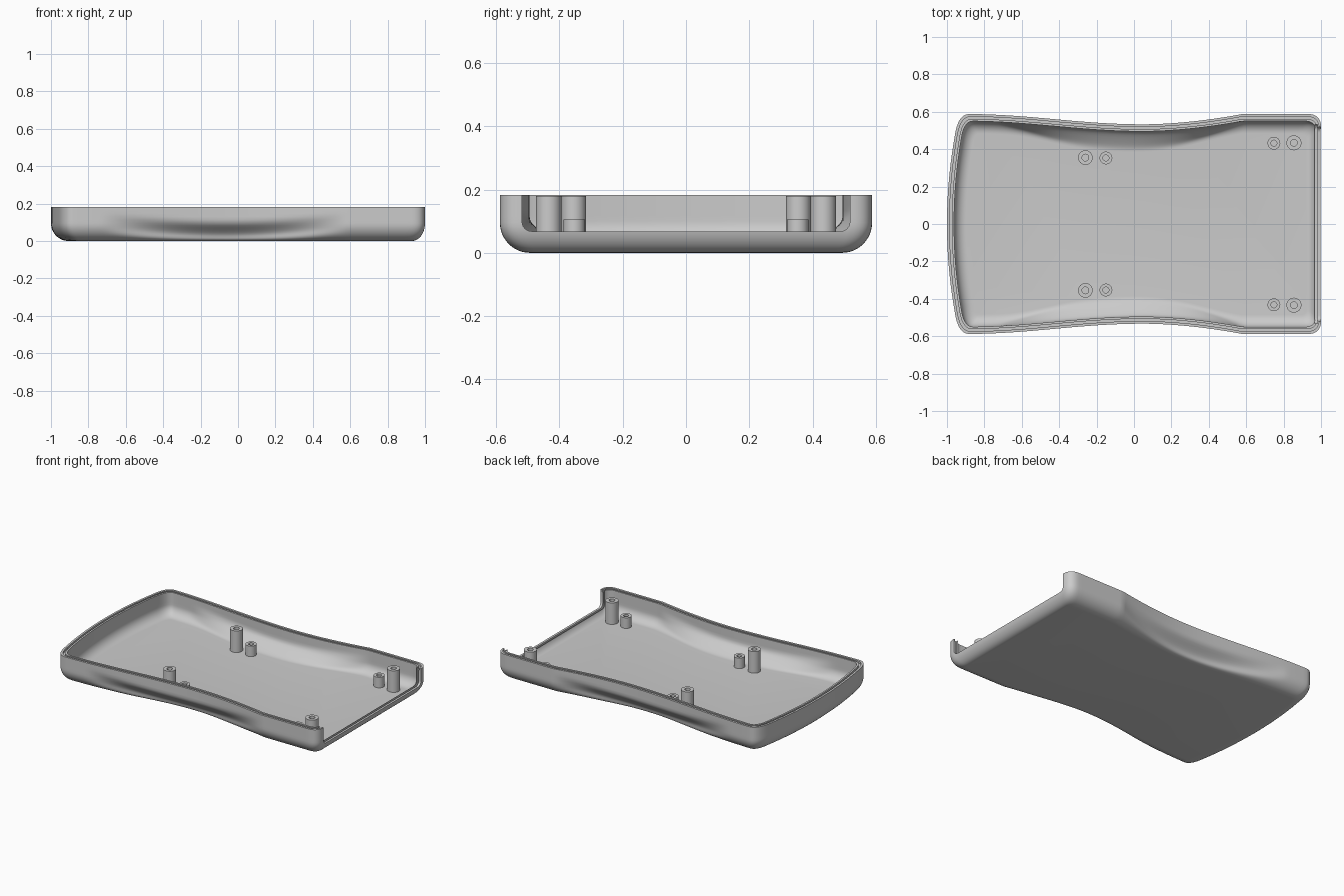
import bpy, bmesh
from math import cos, sin, pi, sqrt

if "Cube" in bpy.data.objects:
    bpy.data.objects.remove(bpy.data.objects["Cube"])

H = 0.183        # overall height
WALL = 0.038     # wall thickness
FLOOR = 0.035    # inner floor height


def new_object(name, bm):
    bmesh.ops.recalc_face_normals(bm, faces=bm.faces)
    mesh = bpy.data.meshes.new(name)
    bm.to_mesh(mesh)
    bm.free()
    ob = bpy.data.objects.new(name, mesh)
    bpy.context.collection.objects.link(ob)
    return ob


def smooth(ob, angle=0.5):
    bpy.ops.object.select_all(action='DESELECT')
    ob.select_set(True)
    bpy.context.view_layer.objects.active = ob
    bpy.ops.object.shade_smooth_by_angle(angle=angle)


def bridge(bm, a, b):
    n = len(a)
    for i in range(n):
        bm.faces.new((a[i], a[(i + 1) % n], b[(i + 1) % n], b[i]))


# --- plan outline of the case, inset by d at height z ---
def side(x):
    if x < 0.05:
        u = min(1, (0.05 - x) / 0.95)
        w = (1 + cos(pi * u)) / 2
    else:
        u = min(1, (x - 0.05) / 0.53)
        w = 1 - u ** 1.8
    return 0.588 - 0.055 * w


def scoop(x, z):
    # finger grip: crescent pressed into each long side
    u = (x + 0.07) / 0.65
    if abs(u) >= 1:
        return 0
    dz = z - (0.037 + 0.05 * u * u)
    t = min(1, dz / 0.075 if dz > 0 else -dz / 0.055)
    return 0.046 * (1 - u * u) * (1 + cos(pi * t)) / 2


def bezier(p, c, q, n):
    for i in range(1, n):
        t = i / n
        yield tuple((1 - t) ** 2 * p[k] + 2 * t * (1 - t) * c[k] + t * t * q[k] for k in (0, 1))


def outline(d, z):
    xr = 1 - 0.75 * d
    left = lambda y: -1 + d + 0.065 * (y / 0.588) ** 2
    edge = lambda x: side(x) - d - scoop(x, z)
    r = 0.07 - 0.35 * d
    top = 0.588 - d
    half = [(xr, top * k / 8) for k in range(1, 8)] + [(xr, top - r)]
    half += bezier(half[-1], (xr, top), (xr - r, top), 8)
    x0, x1 = xr - r, -0.88 + 0.5 * d
    half += [(x0 + (x1 - x0) * k / 72, edge(x0 + (x1 - x0) * k / 72)) for k in range(73)]
    yl = top - 0.11 + 0.3 * d
    end = (left(yl), yl)
    half += bezier(half[-1], (left(top) - 0.005, top), end, 9)
    half += [(left(yl * k / 10), yl * k / 10) for k in range(10, 0, -1)]
    ring = [(xr, 0)] + half + [(left(0), 0)] + [(x, -y) for x, y in reversed(half)]
    return ring


# --- shell cross-section: outer fillet, wall, grooved rim, inner fillet ---
R, r = 0.095, 0.065
section = [(R * (1 - sin(a)), R * (1 - cos(a))) for a in [pi / 2 * k / 12 for k in range(13)]]
section += [(0, 0.095 + 0.088 * k / 5) for k in range(1, 6)]
section += [(0.014, H), (0.014, H - 0.014), (0.026, H - 0.014), (0.026, H), (WALL, H)]
section += [(WALL, H - (H - FLOOR - r) * k / 5) for k in range(1, 5)]
section += [(WALL + r * (1 - cos(a)), FLOOR + r * (1 - sin(a)))
            for a in [pi / 2 * k / 10 for k in range(11)]]

bm = bmesh.new()
rings = [[bm.verts.new((x, y, z)) for x, y in outline(d, z)] for d, z in section]
for a, b in zip(rings, rings[1:]):
    bridge(bm, a, b)
bm.faces.new(rings[0])
bm.faces.new(rings[-1])
shell = new_object("case_shell", bm)


# --- connector-panel opening and slot in the right end ---
def u_cutter(name, x0, x1, half_y, z0, rad):
    arc = [(half_y - rad + rad * sin(a), z0 + rad - rad * cos(a))
           for a in [pi / 2 * k / 6 for k in range(7)]]
    prof = arc + [(half_y, 0.3)]
    prof += [(-y, z) for y, z in reversed(prof)]
    cbm = bmesh.new()
    ends = [[cbm.verts.new((x, y, z)) for y, z in prof] for x in (x0, x1)]
    bridge(cbm, *ends)
    for e in ends:
        cbm.faces.new(e)
    ob = new_object(name, cbm)
    ob.hide_render = True
    return ob


bpy.context.view_layer.objects.active = shell
for args in (("opening_cutter", 0.93, 1.1, 0.518, 0.068, 0.03),
             ("slot_cutter", 0.968, 0.982, 0.532, 0.053, 0.03)):
    cutter = u_cutter(*args)
    mod = shell.modifiers.new(args[0], 'BOOLEAN')
    mod.operation = 'DIFFERENCE'
    mod.solver = 'EXACT'
    mod.object = cutter
    bpy.ops.object.modifier_apply(modifier=mod.name)
    bpy.data.objects.remove(cutter)
smooth(shell)


# --- screw posts with blind holes ---
def post(name, x, y, radius, hole, top):
    prof = [(radius, FLOOR - 0.008), (radius, top), (hole, top), (hole, FLOOR + 0.015)]
    pbm = bmesh.new()
    n = 32
    rs = [[pbm.verts.new((x + q * cos(2 * pi * i / n), y + q * sin(2 * pi * i / n), z))
           for i in range(n)] for q, z in prof]
    for a, b in zip(rs, rs[1:]):
        bridge(pbm, a, b)
    pbm.faces.new(rs[0])
    pbm.faces.new(rs[-1])
    smooth(new_object(name, pbm))


for s, label in ((1, "back"), (-1, "front")):
    post(f"tall_post_mid_{label}", -0.26, s * 0.355, 0.039, 0.018, H - 0.003)
    post(f"short_post_mid_{label}", -0.15, s * 0.353, 0.034, 0.016, 0.106)
    post(f"short_post_end_{label}", 0.748, s * 0.432, 0.034, 0.016, 0.106)
    post(f"tall_post_end_{label}", 0.855, s * 0.434, 0.040, 0.018, H - 0.003)
